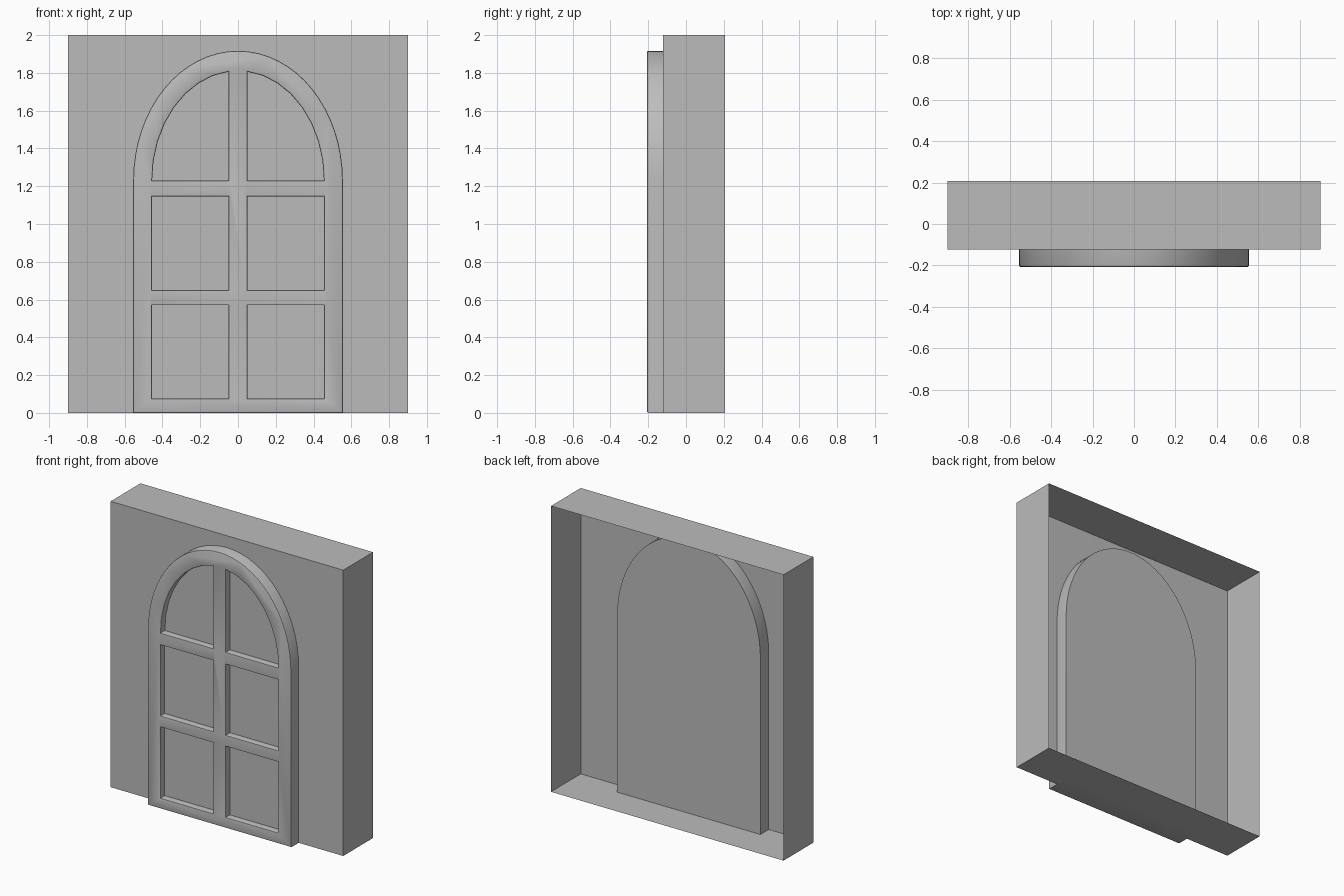
import bpy, bmesh, math

cube = bpy.data.objects.get("Cube")
if cube:
    bpy.data.objects.remove(cube, do_unlink=True)

# One plain grey for everything
grey = bpy.data.materials.new("plain_grey")
grey.use_nodes = True
GREY = (0.5, 0.5, 0.5, 1)
grey.diffuse_color = GREY
grey.node_tree.nodes["Principled BSDF"].inputs["Base Color"].default_value = GREY

WALL_FRONT, WALL_BACK = -0.122, 0.207
DOOR_FRONT, PANE_FRONT, DOOR_BACK = -0.207, -0.16, -0.03
SPRING = 1.23  # height where the arch begins


def make_object(name, bm):
    mesh = bpy.data.meshes.new(name)
    bm.to_mesh(mesh)
    bm.free()
    mesh.materials.append(grey)
    obj = bpy.data.objects.new(name, mesh)
    bpy.context.collection.objects.link(obj)
    return obj


def arc(rx, rz, start, end, steps):
    """Points on an elliptical arc that springs from SPRING."""
    angles = [start + (end - start) * i / steps for i in range(steps + 1)]
    return [(rx * math.cos(a), SPRING + rz * math.sin(a)) for a in angles]


def rectangle(x0, x1, z0, z1):
    return [(x0, z0), (x1, z0), (x1, z1), (x0, z1)]


def prism(name, outline, y0, y1):
    """Extrude an x-z outline along y."""
    bm = bmesh.new()
    face = bm.faces.new([bm.verts.new((x, y0, z)) for x, z in outline])
    new = bmesh.ops.extrude_face_region(bm, geom=[face])["geom"]
    verts = [v for v in new if isinstance(v, bmesh.types.BMVert)]
    bmesh.ops.translate(bm, verts=verts, vec=(0, y1 - y0, 0))
    bmesh.ops.recalc_face_normals(bm, faces=bm.faces)
    return make_object(name, bm)


# Wall: a thin shell, open at the back
bm = bmesh.new()
bmesh.ops.create_cube(bm, size=1)
for v in bm.verts:
    v.co.x *= 1.8
    v.co.y = WALL_FRONT if v.co.y < 0 else WALL_BACK
    v.co.z = 2 * v.co.z + 1
back = [f for f in bm.faces if f.normal.y > 0.9]
bmesh.ops.delete(bm, geom=back, context="FACES")
make_object("wall", bm)

# Arched window body, running through the wall
HALF = 0.555
outline = [(-HALF, 0), (HALF, 0)] + arc(HALF, 0.687, 0, math.pi, 32)
window = prism("arched_window", outline, DOOR_FRONT, DOOR_BACK)

# Six recessed panes: two rows of rectangles and an arched top row
INNER, MULLION = 0.455, 0.05
end = math.acos(MULLION / INNER)
top_pane = [(MULLION, SPRING)] + arc(INNER, 0.58, 0, end, 8)
panes = [rectangle(MULLION, INNER, 0.075, 0.57),
         rectangle(MULLION, INNER, 0.65, 1.145),
         top_pane]
for side in (-1, 1):
    for pane in panes:
        shape = [(side * x, z) for x, z in pane]
        cutter = prism("pane_cutter", shape, DOOR_FRONT - 0.1, PANE_FRONT)
        cutter.hide_render = True
        cut = window.modifiers.new("pane_recess", "BOOLEAN")
        cut.operation = "DIFFERENCE"
        cut.solver = "EXACT"
        cut.object = cutter

# Apply the recesses, then drop the cutters
bpy.context.view_layer.update()
graph = bpy.context.evaluated_depsgraph_get()
carved = bpy.data.meshes.new_from_object(window.evaluated_get(graph))
window.modifiers.clear()
window.data = carved
for obj in [o for o in bpy.data.objects if o.name.startswith("pane_cutter")]:
    bpy.data.objects.remove(obj, do_unlink=True)

# Round only the edges that border the front face
bm = bmesh.new()
bm.from_mesh(carved)
bmesh.ops.dissolve_limit(bm, angle_limit=0.01, verts=bm.verts, edges=bm.edges)
rim = [e for e in bm.edges
       if all(abs(v.co.y - DOOR_FRONT) < 0.001 for v in e.verts)
       and len(e.link_faces) == 2 and e.calc_face_angle() > 1]
bmesh.ops.bevel(bm, geom=rim, offset=0.008, segments=2, profile=0.5, affect="EDGES")
for f in bm.faces:
    f.material_index = 0
bm.to_mesh(carved)
bm.free()

bpy.ops.object.select_all(action="DESELECT")
window.select_set(True)
bpy.context.view_layer.objects.active = window
bpy.ops.object.shade_smooth_by_angle(angle=math.radians(40))
